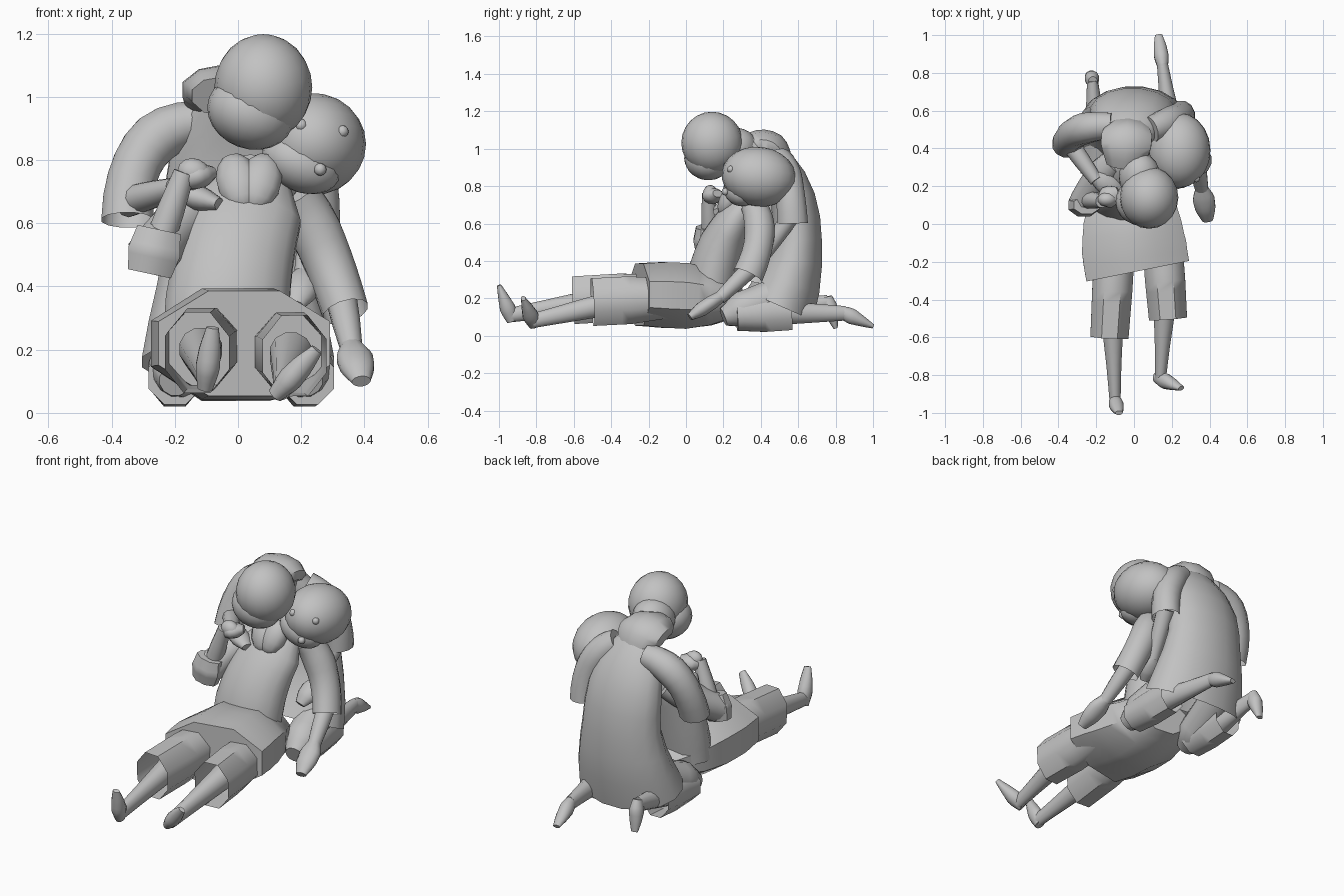
import bpy, bmesh, math
from mathutils import Vector, Euler

start_cube = bpy.data.objects.get("Cube")
if start_cube:
    bpy.data.objects.remove(start_cube, do_unlink=True)

shade = (.54, .54, .54, 1)
grey = bpy.data.materials.new("plain_grey")
grey.use_nodes = True
grey.diffuse_color = shade
grey.node_tree.nodes["Principled BSDF"].inputs["Base Color"].default_value = shade

ACROSS, FORWARD = Vector((1, 0, 0)), Vector((0, 1, 0))


def finish(name, bm):
    """Turn a bmesh into a named, smooth shaded object."""
    bmesh.ops.recalc_face_normals(bm, faces=bm.faces)
    mesh = bpy.data.meshes.new(name)
    bm.to_mesh(mesh)
    bm.free()
    mesh.materials.append(grey)
    part = bpy.data.objects.new(name, mesh)
    bpy.context.collection.objects.link(part)
    bpy.ops.object.select_all(action='DESELECT')
    part.select_set(True)
    bpy.context.view_layer.objects.active = part
    bpy.ops.object.shade_smooth_by_angle(angle=math.radians(50))


def blend(values, t):
    """Read a short list of sizes at the fraction t of its length."""
    place = t * (len(values) - 1)
    index = min(int(place), len(values) - 2)
    return values[index] + (values[index + 1] - values[index]) * (place - index)


def tube(name, first, bend, last, widths, depths=None, side=ACROSS, sides=12, hem=False, steps=8):
    """Elliptical tube along a curve from first to last, pulled towards bend."""
    first, bend, last = Vector(first), Vector(bend), Vector(last)
    bm = bmesh.new()
    rings = []
    for step in range(steps + 1):
        t = step / steps
        centre = first.lerp(bend, t).lerp(bend.lerp(last, t), t)
        along = (bend - first).lerp(last - bend, t).normalized()
        across = (side - along * along.dot(side)).normalized()
        width = across * blend(widths, t)
        depth = along.cross(across) * blend(depths or widths, t)
        turns = [math.tau * (k + .5) / sides for k in range(sides)]
        rings.append([bm.verts.new(centre + width * math.cos(a) + depth * math.sin(a))
                      for a in turns])
    for low, high in zip(rings, rings[1:]):
        for k in range(sides):
            bm.faces.new((low[k - 1], low[k], high[k], high[k - 1]))
    bm.faces.new(rings[0])
    if not hem:
        bm.faces.new(rings[-1])
    finish(name, bm)


def straight(name, first, last, widths, depths=None, **options):
    """Tube without a bend."""
    middle = (Vector(first) + Vector(last)) / 2
    tube(name, first, middle, last, widths, depths, **options)


def ball(name, centre, radii, tilt=(0, 0, 0), segments=20):
    """Rounded ellipsoid, tilted in degrees."""
    bm = bmesh.new()
    bmesh.ops.create_uvsphere(bm, u_segments=segments, v_segments=segments // 2 + 2, radius=1)
    turn = Euler([math.radians(angle) for angle in tilt])
    for vert in bm.verts:
        vert.co = Vector(c * r for c, r in zip(vert.co, radii))
        vert.co.rotate(turn)
        vert.co += Vector(centre)
    finish(name, bm)


def arm(name, shoulder, outer, cuff, wrist, tip, side=ACROSS):
    """Open sleeve from the shoulder, bare forearm and a mitten shaped hand."""
    shoulder, outer, cuff, wrist, tip = map(Vector, (shoulder, outer, cuff, wrist, tip))
    tube(name + "_sleeve", shoulder, outer, cuff, (.07, .085, .08, .075), (.07, .085, .08, .085),
         side=side, hem=True)
    elbow = cuff.lerp(outer, .2)
    straight(name + "_forearm", elbow, wrist, (.05, .045, .035), side=side)
    straight(name + "_hand", wrist.lerp(elbow, .1), tip, (.03, .06, .055, .03),
             (.03, .04, .04, .02), side=side)


def leg(name, hip, hem, ankle, toe, size):
    """Open shorts leg with a bare shin and a pointed foot."""
    hip, hem, ankle, toe = map(Vector, (hip, hem, ankle, toe))
    straight(name + "_shorts", hip, hem, (size, size, size * .95), (size, size * 1.2, size * 1.2),
             sides=8, hem=True)
    straight(name + "_shin", hem.lerp(hip, .4), ankle, (.07, .055, .04, .03), (.07, .06, .05, .04))
    straight(name + "_foot", ankle.lerp(toe, -.2), toe, (.025, .04, .035, .02),
             (.03, .045, .03, .012))


# Reclining figure: head, face and neck
ball("reclining_head", (.24, .39, .85), (.165, .2, .16), (-8, 0, 0))
ball("reclining_jaw", (.2, .3, .79), (.13, .1, .09), (0, 25, 0))
for label, spot in {"right_eye": (.2, .22, .91), "left_eye": (.33, .24, .89),
                    "mouth": (.26, .21, .77)}.items():
    ball(label, spot, (.02, .02, .02), segments=8)
straight("reclining_neck", (.08, .35, .66), (.17, .38, .8), (.07, .07))

# Reclining figure: shirt and neckerchief
tube("reclining_shirt", (-.04, .13, .2), (-.04, .15, .5), (.08, .38, .78),
     (.2, .2, .19, .18, .08), (.13, .14, .13, .1, .05), sides=16)
for label, x, lean in (("right", 0, -15), ("left", .07, 15)):
    ball("neckerchief_" + label, (x, .23, .73), (.07, .05, .1), (-25, lean, 0), segments=10)

# Reclining figure: coat skirt with a slanted hem, and outstretched legs
tube("coat_skirt", (.01, .28, .19), (-.03, 0, .22), (.02, -.25, .22), (.15, .24, .28, .3, .3),
     (.1, .16, .19, .19, .18), sides=8)
leg("reclining_right", (-.1, -.1, .22), (-.13, -.6, .19), (-.1, -.94, .11), (-.08, -1, .27), .115)
leg("reclining_left", (.15, -.1, .2), (.18, -.5, .18), (.14, -.82, .08), (.25, -.87, .2), .115)

# Reclining figure: resting left arm, raised right arm with a turned up cuff
arm("reclining_left", (.18, .36, .7), (.27, .44, .55), (.34, .33, .32),
    (.36, .18, .2), (.39, .02, .1))
arm("reclining_right", (-.1, .33, .68), (-.2, .25, .6), (-.27, .1, .5),
    (-.17, .12, .76), (-.08, .17, .76), FORWARD)
ball("reclining_right_knuckles", (-.14, .13, .76), (.055, .04, .045), (0, 20, 0), segments=10)
straight("reclining_right_cuff", (-.28, .1, .44), (-.25, .1, .58), (.075, .09, .075),
         (.05, .065, .05), sides=8)

# Kneeling figure: bowed head, neck and collar
ball("kneeling_head", (.08, .14, 1.03), (.155, .165, .168), (15, 0, 0))
ball("kneeling_face", (.04, .12, .95), (.14, .13, .115), (0, 20, 0))
ball("kneeling_nape", (.03, .25, 1), (.11, .13, .11), (20, 0, 0))
straight("kneeling_neck", (-.02, .47, .97), (.04, .22, 1.02), (.09, .08, .1))
tube("kneeling_collar", (-.03, .52, .93), (-.04, .46, 1.07), (-.05, .32, 1),
     (.1, .14, .14, .1), (.05, .08, .08, .07), sides=10)

# Kneeling figure: long rounded coat, flared over the legs
tube("kneeling_coat", (-.03, .42, 1.02), (0, .72, .66), (0, .5, .16),
     (.07, .18, .22, .23, .24, .28, .31), (.06, .1, .12, .13, .14, .17, .2), sides=16, hem=True)

# Kneeling figure: right arm wrapped to the front, left arm supporting behind
arm("kneeling_right", (-.12, .52, .92), (-.35, .52, .9), (-.35, .42, .61),
    (-.2, .23, .71), (-.06, .17, .66), FORWARD)
arm("kneeling_left", (.09, .5, .94), (.25, .56, .85), (.25, .57, .6),
    (.21, .41, .42), (.18, .31, .34))

# Kneeling figure: folded legs under the coat
for label, x in (("right", -.2), ("left", .22)):
    straight(f"kneeling_{label}_thigh", (x, .2, .1), (x * .7, .58, .25), (.05, .1, .1, .1, .1))
leg("kneeling_right", (-.2, .27, .11), (-.2, .56, .13), (-.22, .76, .18), (-.23, .8, .04), .09)
leg("kneeling_left", (.22, .27, .11), (.2, .56, .13), (.15, .85, .12), (.13, 1, .05), .09)
